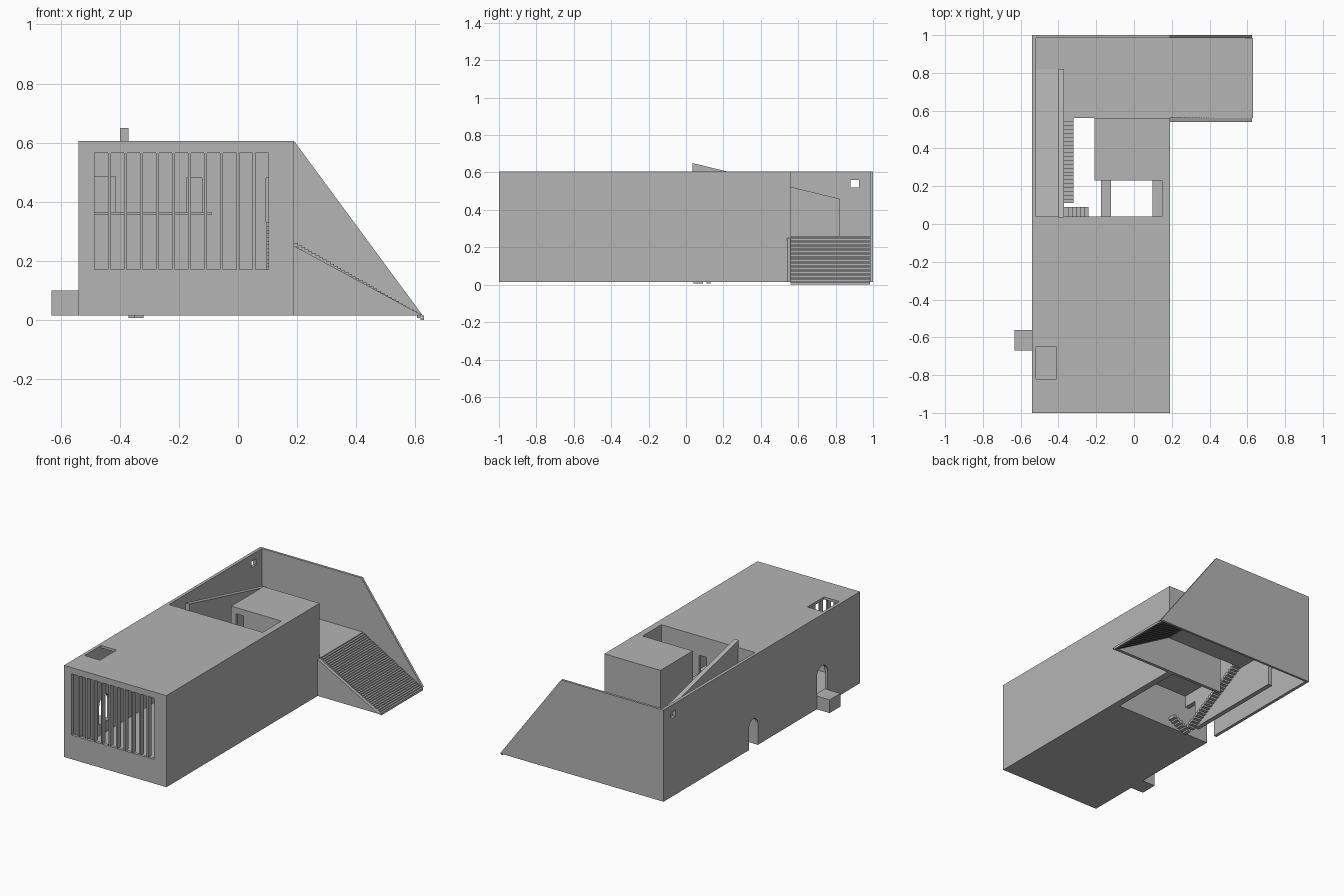
import bpy, bmesh, math

old = bpy.data.objects.get("Cube")
if old:
    bpy.data.objects.remove(old, do_unlink=True)

GREY = (0.46, 0.46, 0.46, 1.0)
concrete = bpy.data.materials.new("plain_grey")
concrete.use_nodes = True
concrete.diffuse_color = GREY
concrete.node_tree.nodes["Principled BSDF"].inputs["Base Color"].default_value = GREY

BASE, TOP = 0.015, 0.605      # underside and roof level
LANDING, UPPER = 0.26, 0.365  # floor levels
LEFT, RIGHT = -0.54, 0.19     # outer faces of the long walls
MID = 0.04                    # back edge of the roofed hall


def finish(name, bm):
    bmesh.ops.recalc_face_normals(bm, faces=bm.faces)
    mesh = bpy.data.meshes.new(name)
    bm.to_mesh(mesh)
    bm.free()
    mesh.materials.append(concrete)
    obj = bpy.data.objects.new(name, mesh)
    bpy.context.scene.collection.objects.link(obj)
    return obj


def add_box(bm, x, y, z):
    made = bmesh.ops.create_cube(bm, size=1)["verts"]
    for v in made:
        v.co = [r[0] + (c + 0.5) * (r[1] - r[0]) for c, r in zip(v.co, (x, y, z))]


def boxes(name, *ranges):
    bm = bmesh.new()
    for r in ranges:
        add_box(bm, *r)
    return finish(name, bm)


def prism(name, axis, points, start, end):
    """Extrude a profile along x (points are y, z) or y (points are x, z)."""
    bm = bmesh.new()
    place = (lambda a, b: (start, a, b)) if axis == "x" else (lambda a, b: (a, start, b))
    face = bm.faces.new([bm.verts.new(place(a, b)) for a, b in points])
    move = (end - start, 0, 0) if axis == "x" else (0, end - start, 0)
    new = bmesh.ops.extrude_face_region(bm, geom=[face])["geom"]
    bmesh.ops.translate(bm, vec=move, verts=[g for g in new if isinstance(g, bmesh.types.BMVert)])
    return finish(name, bm)


def cut(obj, *cutters):
    for cutter in cutters:
        cutter.hide_render = True
        mod = obj.modifiers.new("opening", "BOOLEAN")
        mod.operation, mod.solver, mod.object = "DIFFERENCE", "EXACT", cutter
        bpy.context.view_layer.objects.active = obj
        bpy.ops.object.modifier_apply(modifier=mod.name)
        bpy.data.objects.remove(cutter, do_unlink=True)
    return obj


def arch_cutter(y0, y1, z0, z1):
    r, mid = (y1 - y0) / 2, (y0 + y1) / 2
    curve = [(mid + r * math.cos(math.pi * i / 12), z1 - r + r * math.sin(math.pi * i / 12))
             for i in range(13)]
    return prism("arch_cutter", "x", [(y0, z0), (y1, z0)] + curve, LEFT - 0.1, LEFT + 0.1)


def stairs(name, axis, a, b, z0, z1, across, count, thick=0.02):
    """Row of overlapping treads from a (level z0) to b (level z1)."""
    parts = []
    for i in range(count):
        p, q = (a + (b - a) * k / count for k in (i, i + 1))
        run = (min(p, q), max(p, q))
        top = z0 + (z1 - z0) * (i + 1) / count
        side = (top - thick, top)
        parts.append((run, across, side) if axis == "x" else (across, run, side))
    return boxes(name, *parts)


# Long side walls
cut(boxes("right_hand_wall", ((LEFT, -0.52), (-1, 1), (BASE, TOP))),
    arch_cutter(0.04, 0.13, -0.1, 0.2),
    arch_cutter(-0.67, -0.56, 0.1, 0.275),
    boxes("peephole_cutter", ((-0.7, -0.4), (0.88, 0.925), (0.52, 0.56))))
boxes("left_hand_wall", ((0.148, RIGHT), (-1, 0.56), (BASE, TOP)))
boxes("entrance_block", ((-0.632, LEFT), (-0.67, -0.56), (BASE, 0.1)))

# Back wall with its sloping end
prism("back_wall", "y", [(LEFT, BASE), (0.625, BASE), (RIGHT, TOP), (LEFT, TOP)], 0.985, 1)

# Roofed hall: floor, roof with skylight, rear wall with doorways
boxes("hall_floor", ((-0.52, 0.148), (-1, MID), (BASE, 0.03)))
cut(boxes("hall_roof", ((-0.52, 0.148), (-1, MID), (0.588, TOP))),
    boxes("skylight_cutter", ((-0.53, -0.41), (-0.82, -0.65), (0.5, 0.7))))
cut(boxes("hall_rear_wall", ((-0.52, 0.148), (0.022, MID), (0.03, 0.588))),
    boxes("ramp_door_cutter", ((-0.515, -0.415), (-0.1, 0.1), (UPPER, 0.485))),
    boxes("bridge_door_cutter", ((-0.175, -0.122), (-0.1, 0.1), (UPPER, 0.48))),
    boxes("stair_door_cutter", ((0.095, 0.146), (-0.1, 0.1), (0.33, 0.48))))

# Front wall with a barred window
W0, W1, SILL, HEAD, GAPS = -0.485, 0.103, 0.17, 0.565, 11
cut(boxes("front_wall", ((-0.52, 0.148), (-1, -0.98), (0.03, 0.588))),
    boxes("window_cutter", ((W0, W1), (-1.1, -0.9), (SILL, HEAD))))
pitch = (W1 - W0 + 0.01) / GAPS
boxes("window_bars", *[((W0 + i * pitch - 0.01, W0 + i * pitch), (-1, -0.965), (SILL, HEAD))
                       for i in range(1, GAPS)])

# Mezzanine and the indoor stair
boxes("mezzanine", ((-0.52, -0.09), (-0.3, 0.022), (0.355, UPPER)))
stairs("indoor_stair", "y", -0.5, 0.022, 0.03, 0.33, (0.097, 0.148), 24)

# Bridges over the open yard
boxes("yard_bridges", ((-0.175, -0.122), (MID, 0.23), (0.35, UPPER)),
      ((0.097, 0.148), (MID, 0.23), (0.315, 0.33)))

# Raised chamber at the back of the yard
cut(boxes("raised_chamber", ((-0.21, 0.148), (0.23, 0.56), (0.13, TOP))),
    boxes("chamber_void_cutter", ((-0.19, 0.13), (0.25, 0.54), (0.15, 0.585))),
    boxes("chamber_door_cutter", ((-0.175, -0.122), (0.2, 0.3), (UPPER, 0.565))))
boxes("chamber_support_wall", ((-0.21, 0.148), (0.54, 0.56), (BASE, 0.13)))

# Landing and the wide outside stair
boxes("landing", ((-0.52, RIGHT), (0.56, 0.985), (0.243, LANDING)))
stairs("outside_stair", "x", 0.63, RIGHT, 0.007, LANDING, (0.56, 0.985), 36, 0.014)
prism("stair_side_wall", "y", [(RIGHT, BASE), (0.625, BASE), (RIGHT, 0.25)], 0.54, 0.56)

# Ramp up to the mezzanine beside its sloping parapet
prism("ramp", "x", [(0.82, 0.243), (0.82, LANDING), (MID, UPPER), (MID, 0.345)], -0.52, -0.4)
prism("ramp_parapet", "x", [(0.82, BASE), (0.82, 0.46), (0.035, 0.65), (0.035, 0.2),
                            (0.13, 0.2), (0.13, BASE)], -0.4, -0.37)

# Yard stair from the arched door to the landing, and small side steps
stairs("yard_stair", "y", 0.11, 0.56, BASE, LANDING, (-0.37, -0.32), 22)
stairs("side_steps", "x", -0.37, -0.24, BASE, 0.08, (MID, 0.09), 6)
